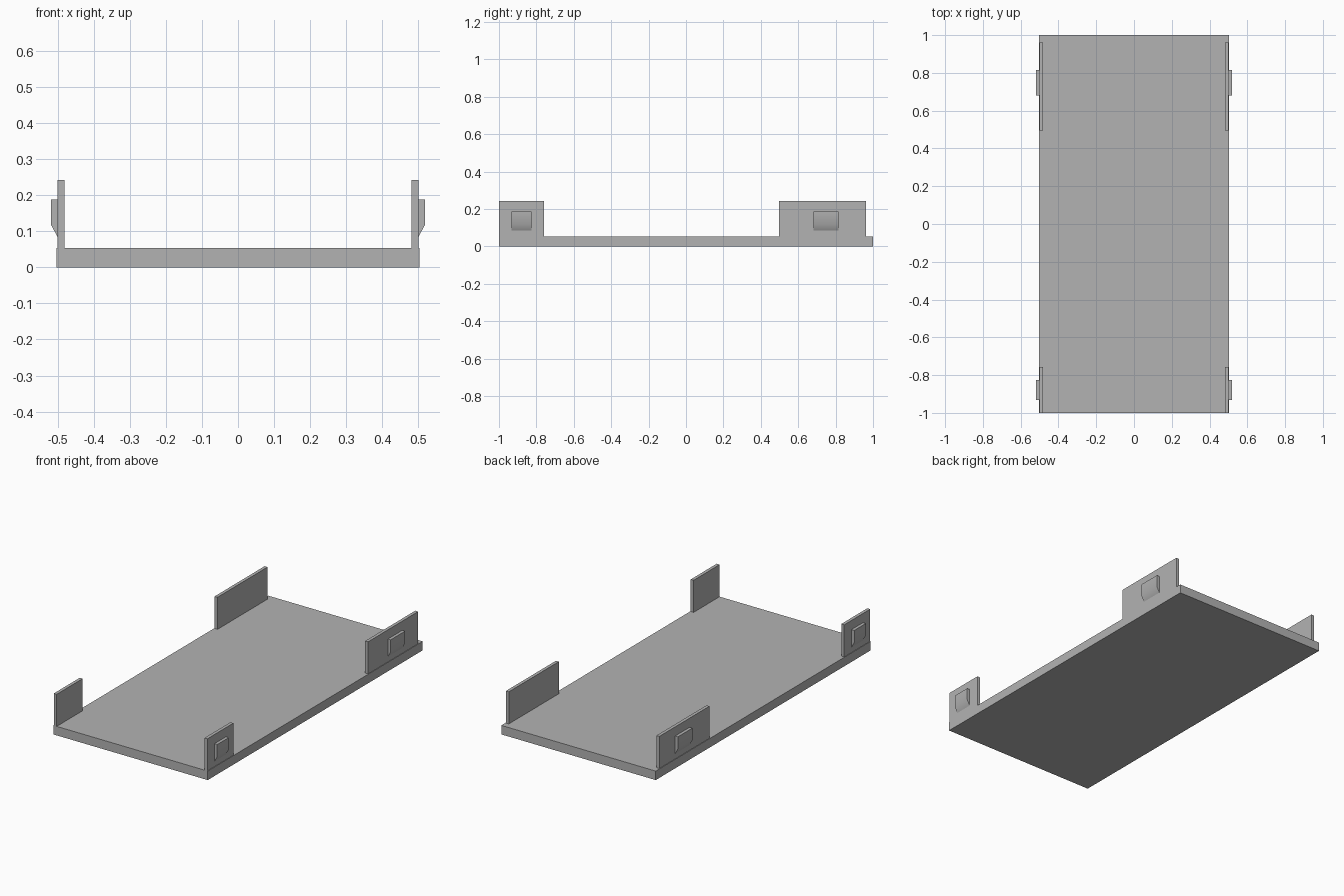
import bpy
import bmesh
import math

cube = bpy.data.objects.get("Cube")
if cube:
    bpy.data.objects.remove(cube, do_unlink=True)

grey = bpy.data.materials.new("light grey")
grey.use_nodes = True
colour = (0.45, 0.45, 0.45, 1)
grey.diffuse_color = colour
grey.node_tree.nodes["Principled BSDF"].inputs["Base Color"].default_value = colour


def extrude_profile(name, profile, y0, y1):
    """Extrude an (x, z) outline from y0 to y1."""
    bm = bmesh.new()
    face = bm.faces.new([bm.verts.new((x, y0, z)) for x, z in profile])
    result = bmesh.ops.extrude_face_region(bm, geom=[face])
    verts = [v for v in result["geom"] if isinstance(v, bmesh.types.BMVert)]
    bmesh.ops.translate(bm, verts=verts, vec=(0, y1 - y0, 0))
    bmesh.ops.recalc_face_normals(bm, faces=bm.faces)
    mesh = bpy.data.meshes.new(name)
    bm.to_mesh(mesh)
    bm.free()
    mesh.materials.append(grey)
    obj = bpy.data.objects.new(name, mesh)
    bpy.context.collection.objects.link(obj)
    return obj


def box(name, x0, x1, y0, y1, z0, z1):
    return extrude_profile(name, [(x0, z0), (x1, z0), (x1, z1), (x0, z1)], y0, y1)


# Flat base plate
BASE_TOP = 0.053
box("base_plate", -0.503, 0.503, -1, 1, 0, BASE_TOP)

# Upright tabs, each with a snap clip on its outer face
WALL_IN, WALL_OUT, CLIP_OUT = 0.481, 0.5, 0.518
tabs = {"front": ((-1, -0.758), (-0.933, -0.826)),
        "back": ((0.496, 0.962), (0.681, 0.815))}

for side, s in (("left", 1), ("right", -1)):
    for end, (tab, clip) in tabs.items():
        box(f"{end}_{side}_tab", s * WALL_IN, s * WALL_OUT, *tab, BASE_TOP, 0.242)
        # Clip with a flat face and a lower edge sloping into the tab
        outline = [(WALL_OUT, 0.084), (CLIP_OUT, 0.117),
                   (CLIP_OUT, 0.188), (WALL_OUT, 0.188)]
        ob = extrude_profile(f"{end}_{side}_clip",
                             [(s * x, z) for x, z in outline], *clip)
        bpy.ops.object.select_all(action="DESELECT")
        ob.select_set(True)
        bpy.context.view_layer.objects.active = ob
        bpy.ops.object.shade_smooth_by_angle(angle=math.radians(40))
